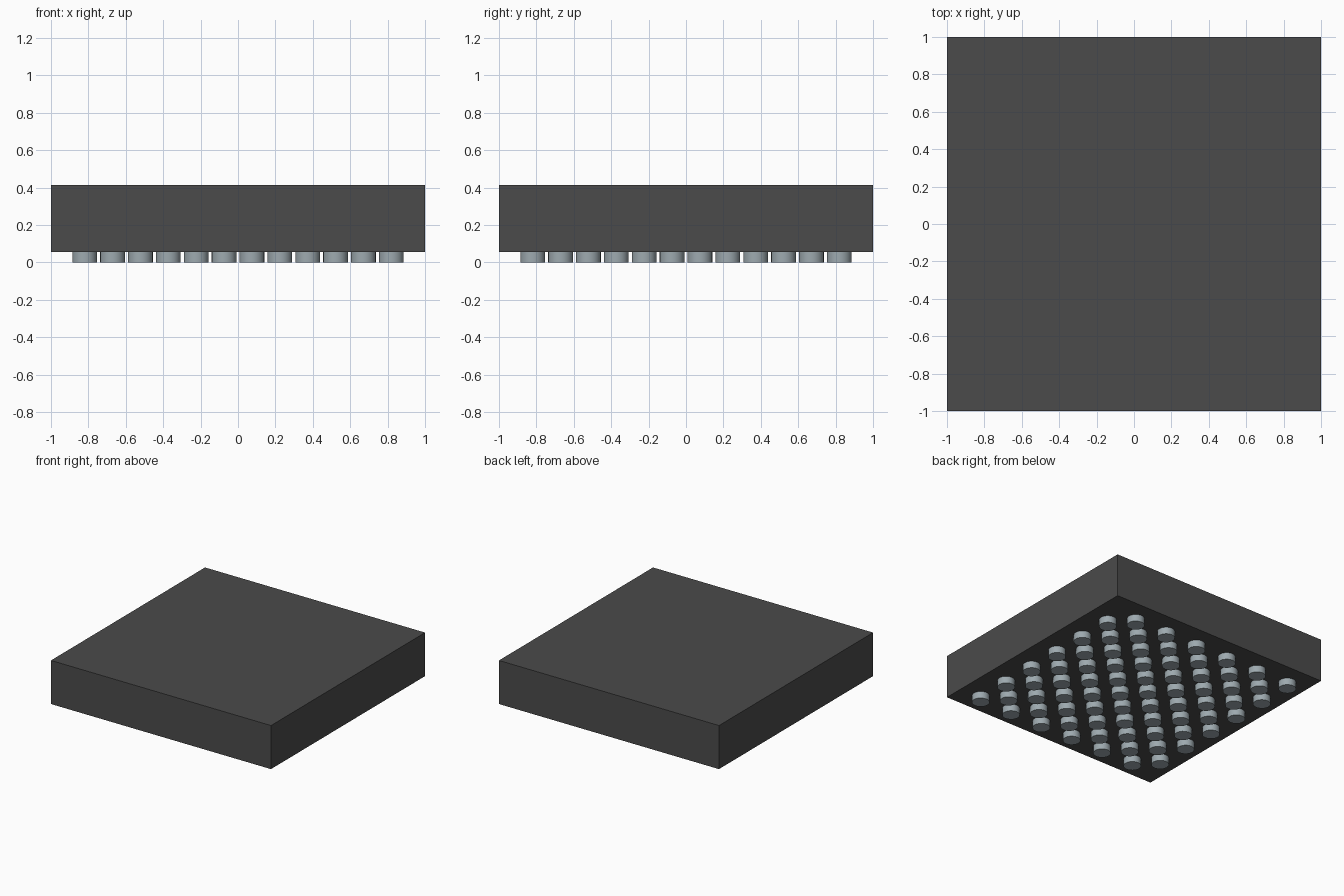
import bpy
import bmesh
from mathutils import Matrix

cube = bpy.data.objects.get("Cube")
if cube:
    bpy.data.objects.remove(cube, do_unlink=True)

BODY_BOTTOM, BODY_TOP = 0.057, 0.415
COUNT, PITCH, RADIUS, SIDES = 12, 0.149, 0.066, 24


def make_material(name, color):
    mat = bpy.data.materials.new(name)
    mat.use_nodes = True
    mat.diffuse_color = color
    mat.node_tree.nodes["Principled BSDF"].inputs["Base Color"].default_value = color
    return mat


def make_object(name, bm, mat):
    mesh = bpy.data.meshes.new(name)
    bm.to_mesh(mesh)
    bm.free()
    mesh.materials.append(mat)
    obj = bpy.data.objects.new(name, mesh)
    bpy.context.collection.objects.link(obj)
    return obj


charcoal = make_material("charcoal plastic", (0.07, 0.07, 0.07, 1))
silver = make_material("blue grey metal", (0.34, 0.40, 0.43, 1))

# Flat square package body
height = BODY_TOP - BODY_BOTTOM
bm = bmesh.new()
bmesh.ops.create_cube(bm, size=1, matrix=Matrix.Translation((0, 0, BODY_BOTTOM + height / 2))
                      @ Matrix.Diagonal((2, 2, height, 1)))
make_object("package_body", bm, charcoal)

# Round contact pads underneath, on every other cell of a square grid
bm = bmesh.new()
start = -PITCH * (COUNT - 1) / 2
for i in range(COUNT):
    for j in range(COUNT):
        if (i + j) % 2:
            place = Matrix.Translation((start + i * PITCH, start + j * PITCH, BODY_BOTTOM / 2))
            bmesh.ops.create_cone(bm, cap_ends=True, segments=SIDES, radius1=RADIUS,
                                  radius2=RADIUS, depth=BODY_BOTTOM, matrix=place)
pads = make_object("contact_pads", bm, silver)

# Smooth the round pad walls and keep the rims sharp
bpy.ops.object.select_all(action="DESELECT")
pads.select_set(True)
bpy.context.view_layer.objects.active = pads
bpy.ops.object.shade_smooth_by_angle()
